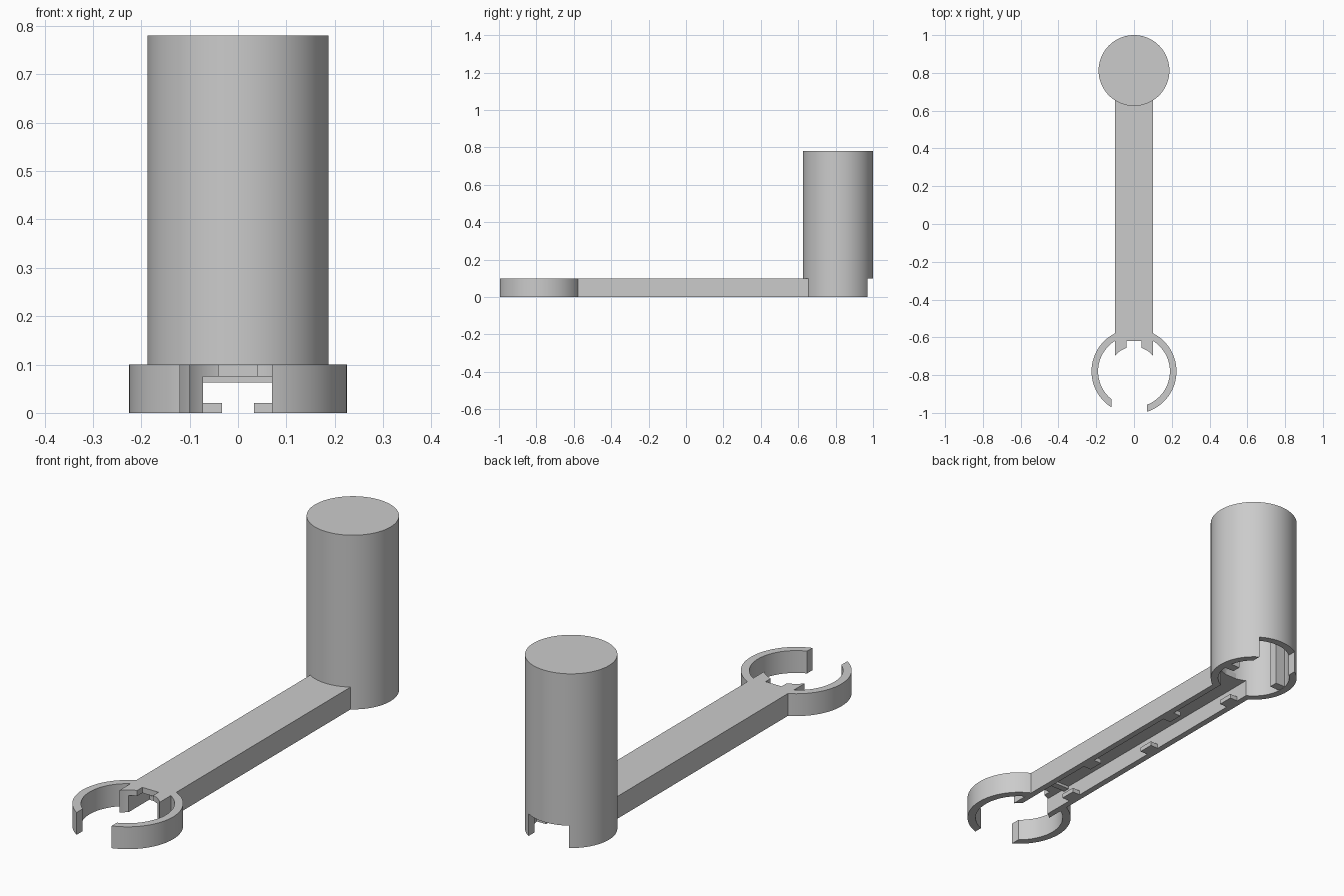
import bpy
import math

cube = bpy.data.objects.get("Cube")
if cube:
    bpy.data.objects.remove(cube, do_unlink=True)

# One plain grey material
grey = bpy.data.materials.new("plain_grey")
grey.use_nodes = True
grey.diffuse_color = (0.6, 0.6, 0.6, 1)
shader = next(n for n in grey.node_tree.nodes if n.type == 'BSDF_PRINCIPLED')
shader.inputs["Base Color"].default_value = (0.6, 0.6, 0.6, 1)


def box(name, x, y, z):
    """Box spanning the given (low, high) ranges."""
    spans = (x, y, z)
    bpy.ops.mesh.primitive_cube_add(size=1, location=[(a + b) / 2 for a, b in spans])
    ob = bpy.context.object
    ob.name = name
    ob.scale = [b - a for a, b in spans]
    bpy.ops.object.transform_apply(location=True, scale=True, rotation=False)
    ob.data.materials.append(grey)
    return ob


def cylinder(name, y, radius, z):
    """Upright cylinder on the centre line."""
    bpy.ops.mesh.primitive_cylinder_add(vertices=72, radius=radius, depth=z[1] - z[0],
                                        location=(0, y, (z[0] + z[1]) / 2))
    ob = bpy.context.object
    ob.name = name
    bpy.ops.object.transform_apply(location=True, scale=False, rotation=False)
    ob.data.materials.append(grey)
    return ob


def cut(target, *cutters):
    """Subtract the cutters and remove them."""
    bpy.ops.object.select_all(action='DESELECT')
    bpy.context.view_layer.objects.active = target
    target.select_set(True)
    for c in cutters:
        c.hide_render = True
        mod = target.modifiers.new("cut", 'BOOLEAN')
        mod.operation = 'DIFFERENCE'
        mod.solver = 'EXACT'
        mod.object = c
        bpy.ops.object.modifier_apply(modifier=mod.name)
        bpy.data.objects.remove(c, do_unlink=True)
    bpy.ops.object.shade_smooth_by_angle(angle=math.radians(30))


HEIGHT = 0.1        # arm and ring height
ROOF = 0.075        # underside of the arm's top plate
ARM, CHANNEL = 0.1, 0.072   # half widths
RING_Y, POST_Y = -0.78, 0.8125


def channel_cutter():
    return box("channel_cutter", (-CHANNEL, CHANNEL), (-0.9, 0.75), (-0.1, ROOF))


# Hollow arm with a notched, rounded tip
arm = box("arm", (-ARM, ARM), (-0.72, 0.66), (0, HEIGHT))
cut(arm, channel_cutter(),
    cylinder("tip_cutter", RING_Y, 0.13, (-0.1, 0.2)),
    box("notch_cutter", (-0.04, 0.04), (-0.8, -0.62), (-0.1, 0.2)))

# Open clip ring
ring = cylinder("clip_ring", RING_Y, 0.225, (0, HEIGHT))
cut(ring, cylinder("bore_cutter", RING_Y, 0.19, (-0.1, 0.2)),
    box("gap_cutter", (-0.12, 0.07), (-1.1, -0.85), (-0.1, 0.2)),
    channel_cutter())

# Hollow post with a rear slot and an opening for the channel
post = cylinder("post", POST_Y, 0.1875, (0, 0.78))
cut(post, cylinder("post_bore_cutter", POST_Y, 0.155, (-0.1, 0.74)),
    box("slot_cutter", (-ARM, ARM), (POST_Y, 1.1), (-0.1, HEIGHT)),
    channel_cutter())

# Ribs inside the post
for side, name in ((1, "left"), (-1, "right")):
    box(name + "_post_rib", sorted((side * 0.105, side * 0.16)), (0.8, 0.84), (0.002, 0.75))

# Bar under the roof near the clip
box("channel_crossbar", (-0.08, 0.08), (-0.56, -0.53), (0.063, 0.085))

# Staggered retaining tabs along the bottom of the channel
for side, name, places in ((-1, "right", (-0.49, 0.04, 0.58)), (1, "left", (-0.22, 0.32))):
    for i, y in enumerate(places):
        box(f"{name}_tab_{i + 1}", sorted((side * 0.033, side * CHANNEL)),
            (y - 0.035, y + 0.035), (0, 0.02))
